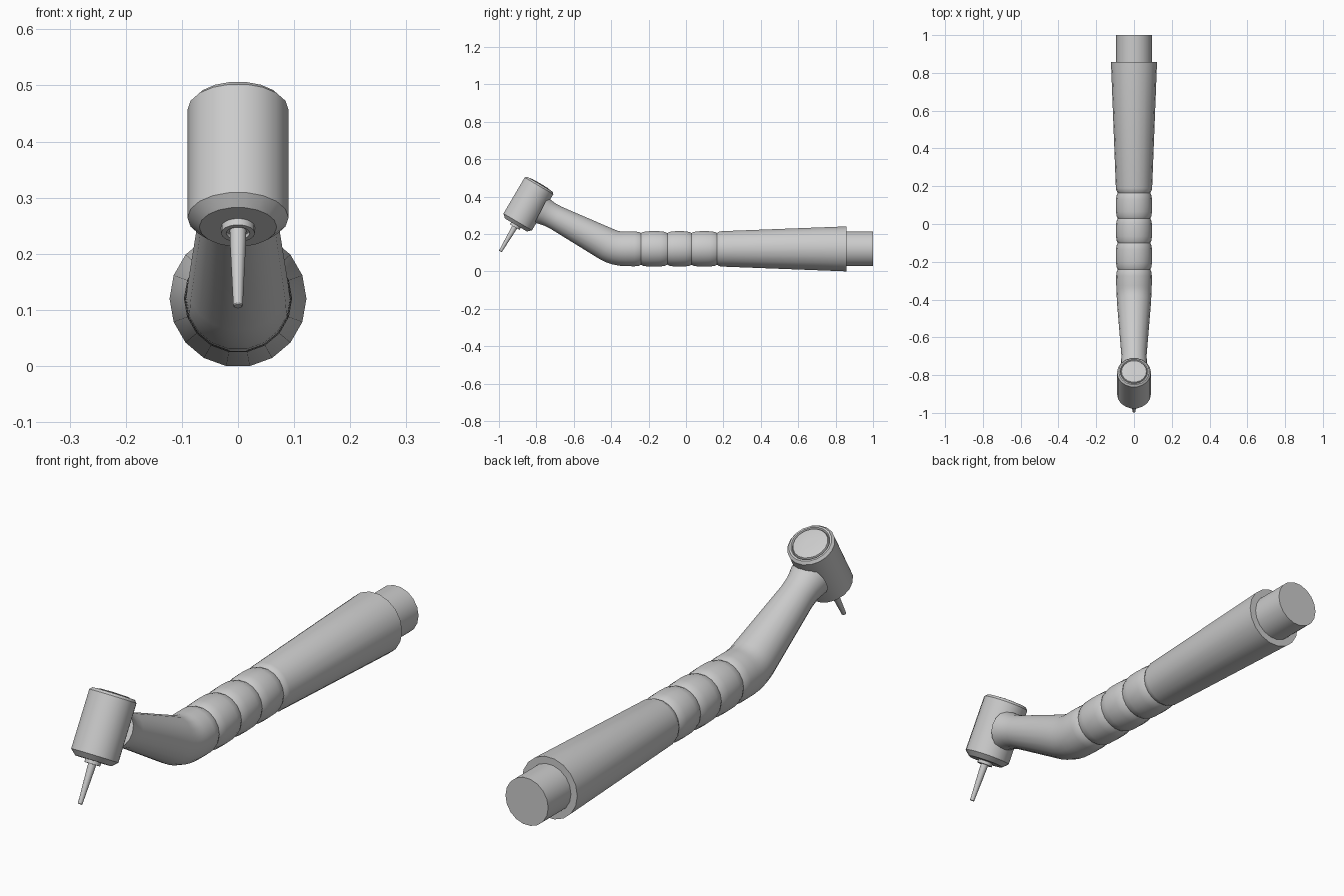
import bpy, bmesh, math
from mathutils import Vector

if "Cube" in bpy.data.objects:
    bpy.data.objects.remove(bpy.data.objects["Cube"])

SIDES = 18
ZC = 0.12                      # height of the handle axis
BEND = math.radians(27.5)      # neck rises at this angle
TILT = math.radians(30.5)      # head leans from vertical


def tube(name, rings, sides=SIDES):
    """rings: (centre, direction, radius); capped tube swept in the YZ plane."""
    bm = bmesh.new()
    loops = []
    for c, d, r in rings:
        side = Vector((1, 0, 0))
        up = side.cross(d).normalized()
        loops.append([bm.verts.new(c + r * (math.cos(a) * side + math.sin(a) * up))
                      for a in (2 * math.pi * i / sides for i in range(sides))])
    for a, b in zip(loops, loops[1:]):
        for i in range(sides):
            j = (i + 1) % sides
            bm.faces.new((a[i], a[j], b[j], b[i]))
    bm.faces.new(loops[0][::-1])
    bm.faces.new(loops[-1])
    bmesh.ops.recalc_face_normals(bm, faces=bm.faces)
    me = bpy.data.meshes.new(name)
    bm.to_mesh(me)
    bm.free()
    ob = bpy.data.objects.new(name, me)
    bpy.context.collection.objects.link(ob)
    bpy.ops.object.select_all(action='DESELECT')
    ob.select_set(True)
    bpy.context.view_layer.objects.active = ob
    bpy.ops.object.shade_smooth_by_angle(angle=math.radians(30))
    return ob


def straight(origin, direction, profile):
    """profile: (distance along axis, radius)"""
    return [(origin + direction * t, direction, r) for t, r in profile]


# handle: rear connector, tapered sleeve, grip bumps, bend and neck
axis = Vector((0, -1, 0))
profile = [(-1.0, 0.094), (-0.857, 0.094), (-0.857, 0.122), (-0.19, 0.096), (-0.177, 0.093)]
grooves = [-0.165, -0.03, 0.10, 0.24]
for a, b in zip(grooves, grooves[1:]):
    profile += [(a, 0.086), (a + 0.012, 0.092), (a + 0.035, 0.0955), ((a + b) / 2, 0.0965),
                (b - 0.035, 0.0955), (b - 0.012, 0.092)]
profile += [(0.24, 0.086), (0.252, 0.092), (0.275, 0.0945)]
rings = straight(Vector((0, 0, ZC)), axis, profile)

corner, tangent = Vector((0, -0.375, ZC)), 0.05
R = tangent / math.tan(BEND / 2)
for i in range(5):
    a = BEND * i / 4
    c = Vector((0, corner.y + tangent - R * math.sin(a), ZC + R * (1 - math.cos(a))))
    rings.append((c, Vector((0, -math.cos(a), math.sin(a))), 0.094 - 0.001 * i))
neck_dir = Vector((0, -math.cos(BEND), math.sin(BEND)))
rings += straight(corner, neck_dir, [(0.36, 0.067), (0.40, 0.068), (0.425, 0.072), (0.45, 0.078)])
tube("handle", rings)

# head: tilted barrel with bevelled rim and chamfered base
down = Vector((0, -math.sin(TILT), -math.cos(TILT)))
top = Vector((0, -0.786, 0.457))
tube("head", straight(top, down, [
    (-0.003, 0.070), (-0.010, 0.074), (-0.010, 0.081), (0.0, 0.09),
    (0.224, 0.09), (0.243, 0.069)]))

# push button in the top of the head
tube("push_button", straight(top, down, [
    (-0.0145, 0.02), (-0.0135, 0.05), (-0.0105, 0.066), (-0.002, 0.070), (0.01, 0.070)]))

# collet ring and tapered bur
tube("collet", straight(top, down, [
    (0.235, 0.03), (0.256, 0.03), (0.256, 0.021), (0.25, 0.02)]))
tube("bur", straight(top, down, [
    (0.23, 0.015), (0.27, 0.0145), (0.405, 0.0085), (0.407, 0.007)]), 12)
